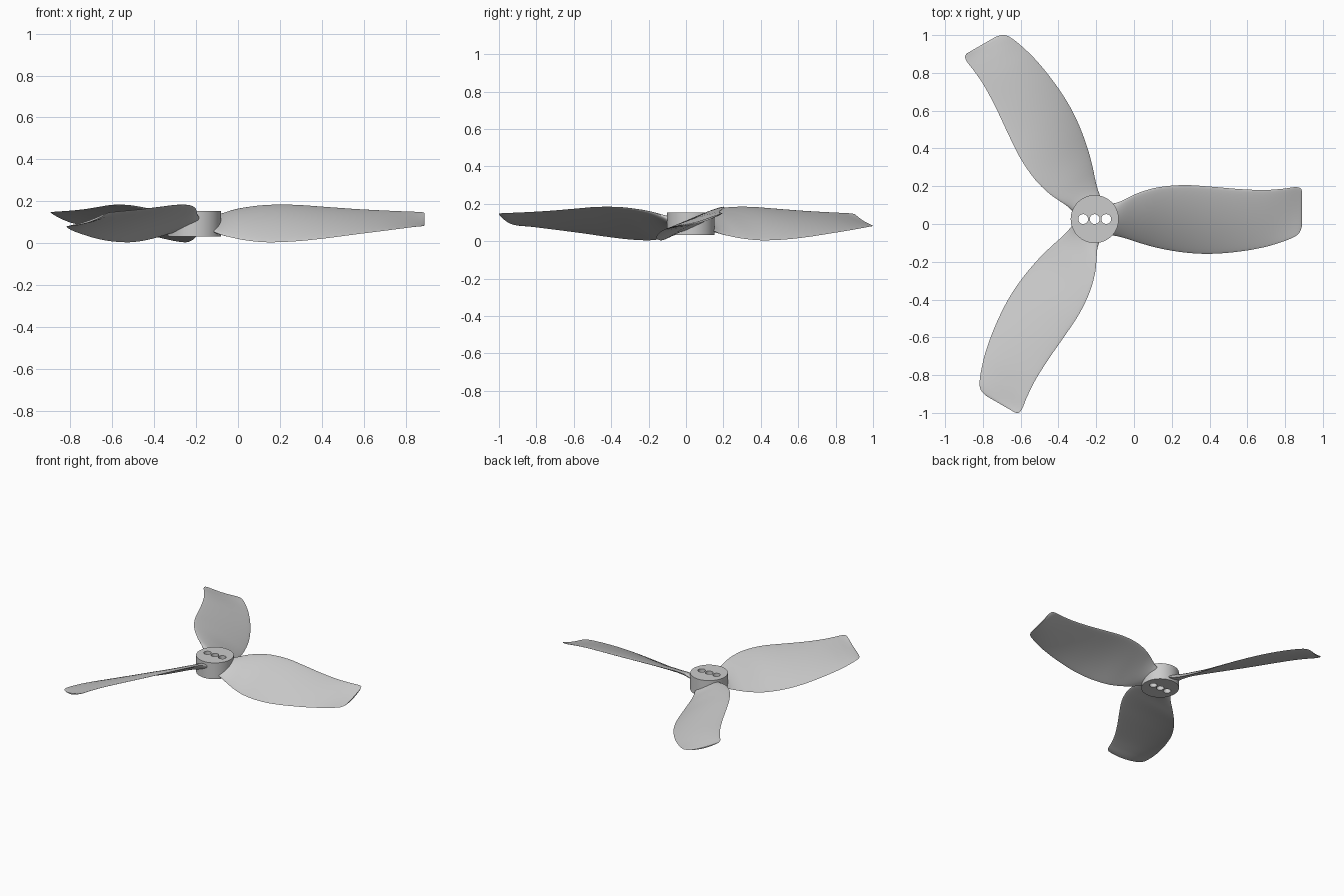
import bpy, bmesh, math
from mathutils import Vector, Matrix

if "Cube" in bpy.data.objects:
    bpy.data.objects.remove(bpy.data.objects["Cube"])

CX, CY = -0.208, 0.026            # hub axis
HUB_R, HUB_Z0, HUB_Z1 = 0.127, 0.032, 0.153

# Blade stations: radius, high edge y, low edge y, high edge z, low edge z, thickness, camber
STATIONS = [
    (0.090, 0.080, -0.086, 0.122, 0.056, 0.056, 0.00),
    (0.130, 0.091, -0.093, 0.139, 0.040, 0.038, 0.01),
    (0.180, 0.115, -0.107, 0.157, 0.027, 0.027, 0.02),
    (0.240, 0.142, -0.127, 0.170, 0.015, 0.023, 0.03),
    (0.340, 0.169, -0.154, 0.182, 0.005, 0.021, 0.03),
    (0.475, 0.180, -0.177, 0.183, 0.009, 0.020, 0.03),
    (0.610, 0.172, -0.184, 0.174, 0.022, 0.019, 0.025),
    (0.765, 0.159, -0.172, 0.163, 0.042, 0.017, 0.015),
    (0.900, 0.154, -0.148, 0.156, 0.059, 0.015, 0.00),
    (1.000, 0.161, -0.118, 0.152, 0.072, 0.013, -0.02),
    (1.055, 0.169, -0.095, 0.150, 0.079, 0.012, -0.035),
    (1.078, 0.168, -0.079, 0.149, 0.081, 0.011, -0.04),
    (1.092, 0.161, -0.056, 0.147, 0.083, 0.010, -0.04),
    (1.098, 0.147, -0.028, 0.142, 0.086, 0.008, -0.04),
]


def catmull(p0, p1, p2, p3, t):
    """Smooth interpolation using radius-based (non-uniform) tangents."""
    h = p2[0] - p1[0]
    out = [p1[0] + h * t]
    for i in range(1, len(p1)):
        m1 = (p2[i] - p0[i]) / (p2[0] - p0[0]) * h
        m2 = (p3[i] - p1[i]) / (p3[0] - p1[0]) * h
        out.append((2*t**3 - 3*t**2 + 1) * p1[i] + (t**3 - 2*t**2 + t) * m1
                   + (3*t**2 - 2*t**3) * p2[i] + (t**3 - t**2) * m2)
    return out


def section(r, yh, yl, zh, zl, thick, camber, n=16):
    """Closed cambered airfoil running from the high edge to the low edge and back."""
    a, b = Vector((yh, zh)), Vector((yl, zl))
    chord = b - a
    up = Vector((chord.y, -chord.x)).normalized()
    bow = camber * chord.length
    upper, lower = [], []
    for i in range(n + 1):
        t = 0.5 - 0.5 * math.cos(math.pi * i / n)
        mid = a + chord * t + up * bow * 4 * t * (1 - t)
        half = 0.5 * thick * (math.sin(math.pi * t ** 0.8) ** 0.6 if 0 < i < n else 0)
        upper.append(mid + up * half)
        lower.append(mid - up * half)
    loop = upper + lower[-2:0:-1]
    return [Vector((r, p.x, p.y)) for p in loop]


def make_blade(name, angle):
    rows = []
    last = len(STATIONS) - 1
    for i in range(last):
        quad = [STATIONS[max(0, min(last, i + k))] for k in (-1, 0, 1, 2)]
        steps = 4 if i < 10 else 2
        rows += [catmull(*quad, k / steps) for k in range(steps)]
    rows.append(STATIONS[-1])
    bm = bmesh.new()
    rings = [[bm.verts.new(p) for p in section(*row)] for row in rows]
    for a, b in zip(rings, rings[1:]):
        for j in range(len(a)):
            k = (j + 1) % len(a)
            bm.faces.new((a[j], a[k], b[k], b[j]))
    bm.faces.new(rings[0])
    bm.faces.new(rings[-1])
    bmesh.ops.recalc_face_normals(bm, faces=bm.faces)
    bm.transform(Matrix.Translation((CX, CY, 0)) @ Matrix.Rotation(angle, 4, 'Z'))
    mesh = bpy.data.meshes.new(name)
    bm.to_mesh(mesh)
    bm.free()
    ob = bpy.data.objects.new(name, mesh)
    bpy.context.collection.objects.link(ob)
    return ob


def cylinder(name, x, r, z0, z1, sides):
    bpy.ops.mesh.primitive_cylinder_add(vertices=sides, radius=r, depth=z1 - z0,
                                        location=(x, CY, (z0 + z1) / 2))
    ob = bpy.context.object
    ob.name = name
    return ob


def smooth(ob, angle):
    bpy.ops.object.select_all(action='DESELECT')
    ob.select_set(True)
    bpy.context.view_layer.objects.active = ob
    bpy.ops.object.shade_smooth_by_angle(angle=math.radians(angle))


# Hub with three through holes in a row
hub = cylinder("hub", CX, HUB_R, HUB_Z0, HUB_Z1, 96)
for dx in (-0.061, 0, 0.061):
    cutter = cylinder("hole_cutter", CX + dx, 0.026, HUB_Z0 - 0.05, HUB_Z1 + 0.05, 32)
    cutter.hide_render = True
    mod = hub.modifiers.new("hole", 'BOOLEAN')
    mod.operation = 'DIFFERENCE'
    mod.solver = 'EXACT'
    mod.object = cutter
    bpy.context.view_layer.objects.active = hub
    bpy.ops.object.modifier_apply(modifier=mod.name)
    bpy.data.objects.remove(cutter)
smooth(hub, 30)

# Three identical twisted blades
for i in range(3):
    smooth(make_blade(f"blade_{i + 1}", i * math.tau / 3), 50)
